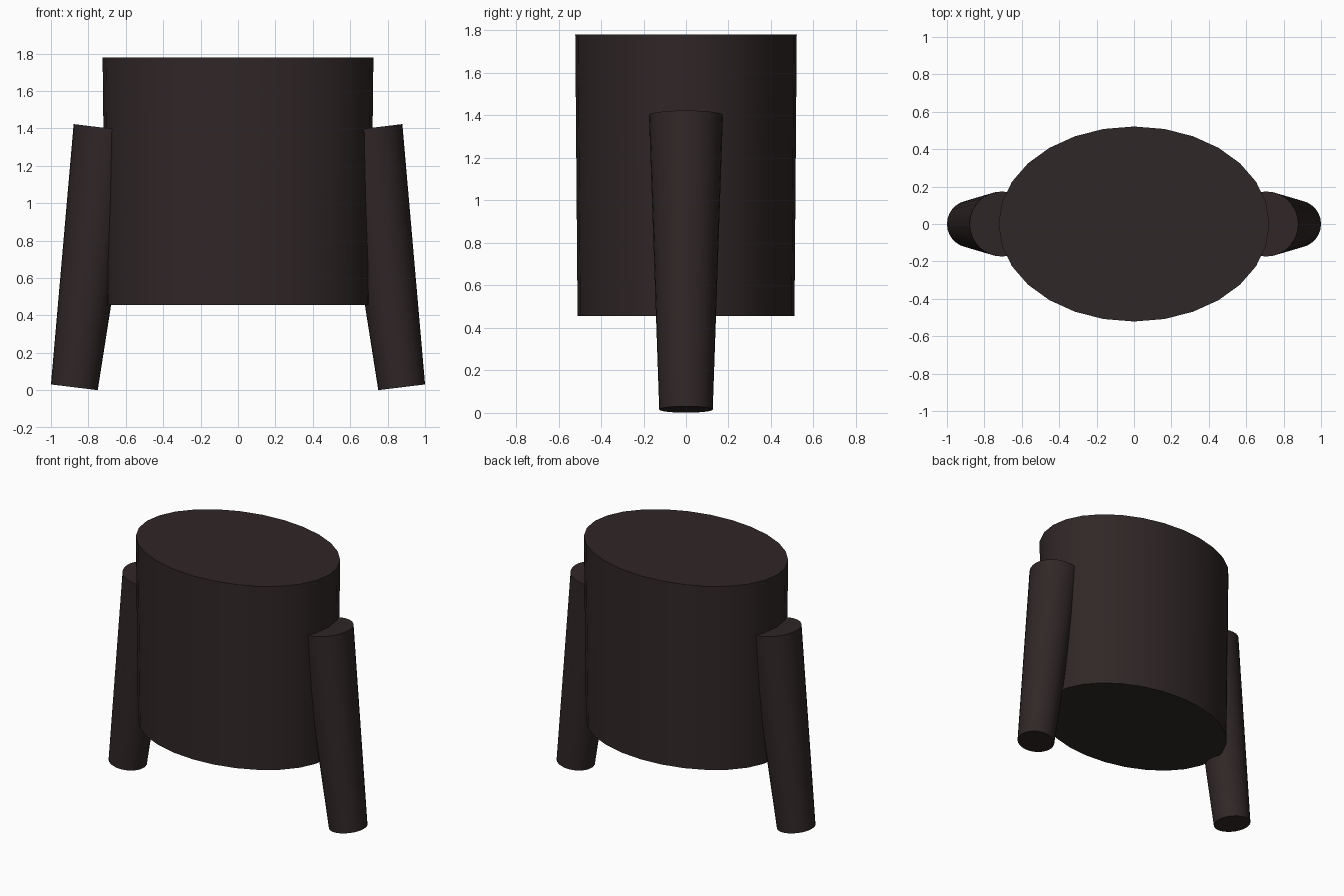
import bpy
import math
from mathutils import Vector

cube = bpy.data.objects.get("Cube")
if cube:
    bpy.data.objects.remove(cube, do_unlink=True)

# One dark brown cloth colour
cloth = bpy.data.materials.new("dark_brown_cloth")
cloth.use_nodes = True
colour = (0.03, 0.02, 0.02, 1)
cloth.diffuse_color = colour
cloth.node_tree.nodes["Principled BSDF"].inputs["Base Color"].default_value = colour


def tapered_cylinder(name, bottom, top, r_bottom, r_top, sides, depth_scale=1.0):
    """Capped cone frustum between two points, smooth round the side."""
    bottom, top = Vector(bottom), Vector(top)
    axis = top - bottom
    bpy.ops.mesh.primitive_cone_add(
        vertices=sides, radius1=r_bottom, radius2=r_top, depth=axis.length,
        location=(bottom + top) / 2,
        rotation=(0, math.atan2(axis.x, axis.z), 0))
    obj = bpy.context.object
    obj.name = name
    obj.scale.y = depth_scale
    bpy.ops.object.transform_apply(location=False, rotation=False, scale=True)
    obj.data.materials.append(cloth)
    bpy.ops.object.shade_smooth_by_angle(angle=math.radians(40))
    return obj


# Oval torso
tapered_cylinder("torso", (0, 0, 0.457), (0, 0, 1.78), 0.709, 0.724, 28, 0.72)

# Sleeves leaning in towards the shoulders
for side, label in ((1, "left"), (-1, "right")):
    tapered_cylinder(label + "_sleeve", (side * 0.875, 0, 0.016),
                     (side * 0.706, 0, 1.402), 0.126, 0.174, 28)
